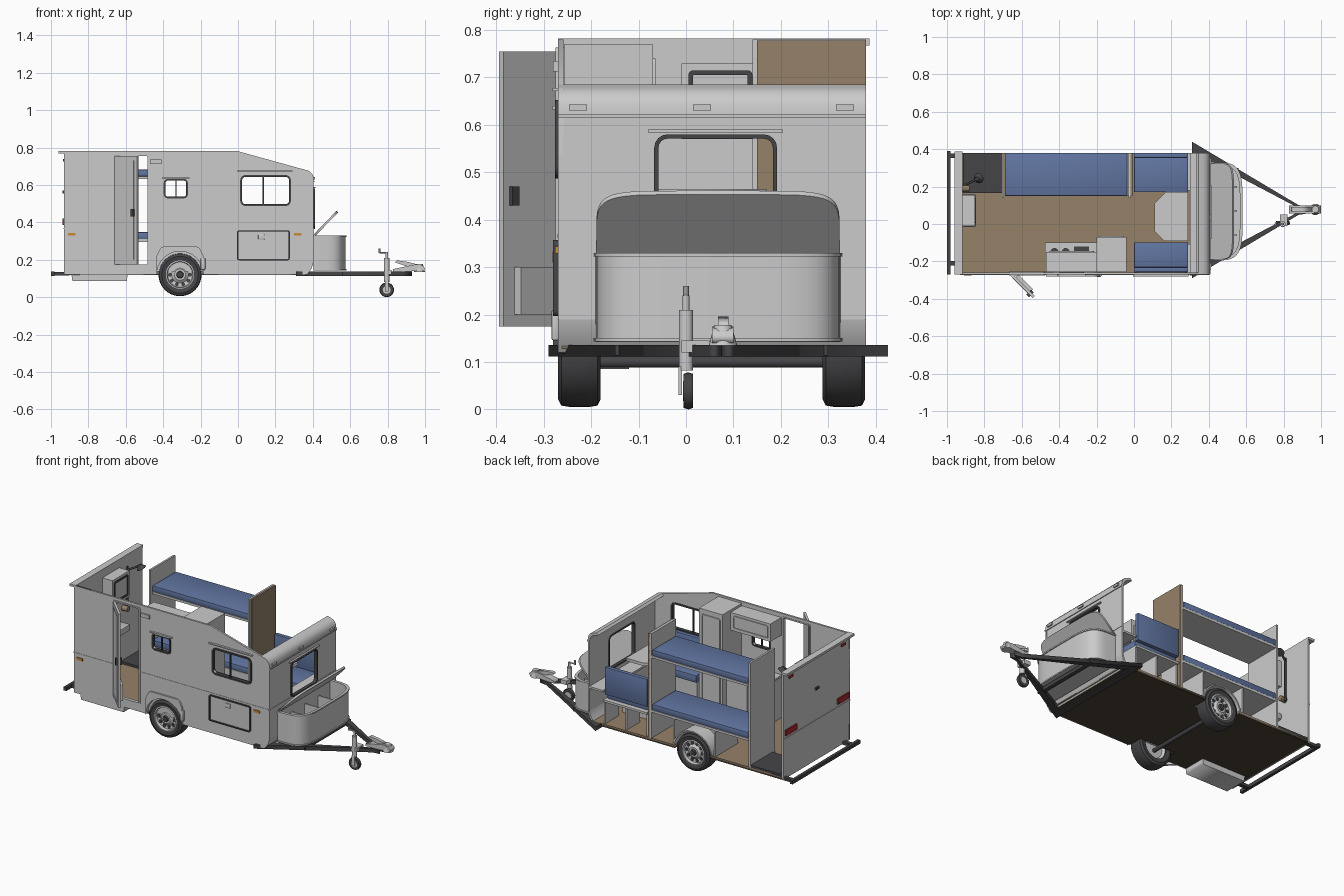
import bpy, bmesh
from math import sin, cos, pi, radians
from mathutils import Matrix, Vector

if "Cube" in bpy.data.objects:
    bpy.data.objects.remove(bpy.data.objects["Cube"])

COL = {'blue': (.12, .18, .36, 1), 'tan': (.30, .22, .14, 1), 'dark': (.06, .06, .065, 1),
       'red': (.4, .02, .03, 1), 'amber': (.6, .25, .04, 1), 'brown': (.07, .05, .035, 1)}
MATS = {}
for k, c in COL.items():
    MATS[k] = bpy.data.materials.new(k)
    MATS[k].diffuse_color = c


def finish(name, me, col=None, smooth=False):
    me.name = name
    ob = bpy.data.objects.new(name, me)
    bpy.context.scene.collection.objects.link(ob)
    if col:
        me.materials.append(MATS[col])
    if smooth:
        bpy.ops.object.select_all(action='DESELECT')
        ob.select_set(True)
        bpy.context.view_layer.objects.active = ob
        bpy.ops.object.shade_smooth_by_angle(angle=radians(35))
    return ob


def box(name, x0, x1, y0, y1, z0, z1, col=None, bev=0):
    bm = bmesh.new()
    bmesh.ops.create_cube(bm, size=1)
    bm.transform(Matrix.Translation(((x0+x1)/2, (y0+y1)/2, (z0+z1)/2)) @ Matrix.Diagonal((x1-x0, y1-y0, z1-z0, 1)))
    if bev:
        bmesh.ops.bevel(bm, geom=bm.edges[:], offset=bev, segments=2, affect='EDGES', profile=.5)
    me = bpy.data.meshes.new(name)
    bm.to_mesh(me)
    bm.free()
    return finish(name, me, col, bev > 0)


def rod(name, a, b, r, col=None, r2=None, n=20):
    a, b = Vector(a), Vector(b)
    bm = bmesh.new()
    bmesh.ops.create_cone(bm, cap_ends=True, segments=n, radius1=r, radius2=r if r2 is None else r2, depth=(b-a).length)
    bm.transform(Matrix.Translation((a+b)/2) @ (b-a).to_track_quat('Z', 'Y').to_matrix().to_4x4())
    me = bpy.data.meshes.new(name)
    bm.to_mesh(me)
    bm.free()
    return finish(name, me, col, n > 4)


PLANES = {'xy': Matrix.Identity(4),
          'xz': Matrix(((1, 0, 0, 0), (0, 0, -1, 0), (0, 1, 0, 0), (0, 0, 0, 1))),
          'yz': Matrix(((0, 0, 1, 0), (1, 0, 0, 0), (0, 1, 0, 0), (0, 0, 0, 1)))}


def plate(name, loops, plane, lo, hi, col=None, smooth=False, mat=None):
    """Flat panel from closed outlines (inner ones are holes) between lo and hi on the third axis."""
    cu = bpy.data.curves.new(name, 'CURVE')
    cu.dimensions, cu.fill_mode, cu.extrude = '2D', 'BOTH', (hi-lo)/2
    for pts in loops:
        s = cu.splines.new('POLY')
        s.points.add(len(pts)-1)
        for p, q in zip(s.points, pts):
            p.co = (q[0], q[1], 0, 1)
        s.use_cyclic_u = True
    tmp = bpy.data.objects.new('tmp', cu)
    bpy.context.scene.collection.objects.link(tmp)
    me = bpy.data.meshes.new_from_object(tmp.evaluated_get(bpy.context.evaluated_depsgraph_get()))
    bpy.data.objects.remove(tmp)
    off = {'xy': (0, 0, 1), 'xz': (0, 1, 0), 'yz': (1, 0, 0)}[plane]
    me.transform((mat or Matrix.Identity(4)) @ Matrix.Translation(Vector(off)*(lo+hi)/2) @ PLANES[plane])
    return finish(name, me, col, smooth)


def rrect(u0, u1, v0, v1, r=.02, n=4):
    pts = []
    for cx, cy, a0 in ((u1-r, v1-r, 0), (u0+r, v1-r, 90), (u0+r, v0+r, 180), (u1-r, v0+r, 270)):
        for i in range(n+1):
            a = radians(a0+90*i/n)
            pts.append((cx+r*cos(a), cy+r*sin(a)))
    return pts


def frame(name, u0, u1, v0, v1, w, r, plane, lo, hi, col=None):
    return plate(name, [rrect(u0, u1, v0, v1, r), rrect(u0+w, u1-w, v0+w, v1-w, max(r-w, .002))], plane, lo, hi, col)


def lathe_y(name, prof, centre, col=None, n=40):
    """Revolve (radius, y) points about the y axis."""
    bm = bmesh.new()
    vs = [bm.verts.new((r, y, 0)) for r, y in prof]
    es = [bm.edges.new(e) for e in zip(vs, vs[1:])]
    bmesh.ops.spin(bm, geom=vs+es, cent=(0, 0, 0), axis=(0, 1, 0), angle=2*pi, steps=n)
    bmesh.ops.remove_doubles(bm, verts=bm.verts, dist=1e-5)
    bmesh.ops.recalc_face_normals(bm, faces=bm.faces)
    bm.transform(Matrix.Translation(centre))
    me = bpy.data.meshes.new(name)
    bm.to_mesh(me)
    bm.free()
    return finish(name, me, col, True)


# Body shell: door-side wall with openings, rear wall, front wall and curved nose
arch = [(-.31-.125*cos(pi*i/12), .12+.125*sin(pi*i/12)) for i in range(13)]
side = [(-.93, .12)] + arch + [(.36, .12), (.39, .15), (.4, .2), (.405, .62), (.398, .655), (.38, .675), (0, .78), (-.93, .78)]
plate('side_wall', [side, rrect(-.66, -.485, .175, .755, .005), rrect(-.39, -.275, .535, .625),
                    rrect(.02, .275, .495, .645, .025)], 'xz', -.27, -.258)
box('rear_wall', -.93, -.918, -.27, .38, .12, .78)
box('rear_roof_trim', -.96, -.918, -.27, .387, .768, .782)
plate('front_wall', [rrect(-.27, .38, .19, .62, .002), rrect(-.06, .185, .37, .573, .025)], 'yz', .393, .404)
outer = [(.405, .618), (.404, .64), (.398, .657), (.387, .670), (.37, .678), (.345, .685)]
plate('nose_roof', [outer + [(x-.012, z-.012) for x, z in outer[::-1]]], 'xz', -.27, .38, smooth=True)
plate('front_wall_foot', [[(.404, .19), (.395, .155), (.37, .12), (.355, .12), (.385, .16), (.393, .19)]], 'xz', -.27, .38, smooth=True)
plate('floor', [[(-.92, -.262), (-.43, -.262), (-.43, -.17), (-.19, -.17), (-.19, -.262), (.38, -.262), (.38, .38),
                 (-.19, .38), (-.19, .285), (-.43, .285), (-.43, .38), (-.92, .38)]], 'xy', .128, .136, 'tan')
plate('underfloor', [[(-.92, -.262), (-.43, -.262), (-.43, -.17), (-.19, -.17), (-.19, -.262), (.37, -.262), (.37, .38),
                      (-.19, .38), (-.19, .285), (-.43, .285), (-.43, .38), (-.92, .38)]], 'xy', .118, .128, 'brown')
for a, b in ((-.93, -.66), (-.485, .4)):
    box('belt_trim', a, b, -.272, -.268, .363, .369)
box('rear_belt_trim', -.933, -.929, -.27, .38, .363, .369)
box('front_belt_trim', .402, .406, -.27, .38, .363, .369)
box('nose_trim', .402, .409, -.27, .38, .615, .622)

# Windows, rain rails, hatch and vents
frame('small_window_frame', -.397, -.268, .528, .632, .009, .022, 'xz', -.276, -.254, 'dark')
frame('large_window_frame', .012, .283, .487, .653, .010, .028, 'xz', -.276, -.254, 'dark')
box('small_window_bar', -.334, -.328, -.272, -.262, .535, .625, 'dark')
box('large_window_bar', .132, .140, -.272, -.262, .495, .645, 'dark')
frame('front_window_frame', -.067, .192, .363, .58, .009, .028, 'yz', .39, .411, 'dark')
box('small_window_rail', -.405, -.258, -.282, -.268, .633, .64)
box('large_window_rail', -.005, .292, -.282, -.268, .671, .678)
box('front_window_rail', .402, .415, -.08, .205, .584, .59)
frame('hatch_frame', -.005, .277, .197, .357, .007, .01, 'xz', -.28, -.268, 'dark')
box('hatch_door', .004, .268, -.274, -.268, .205, .349)
box('hatch_handle', .108, .142, -.282, -.27, .308, .335, bev=.004)
box('side_vent', -.47, -.41, -.28, -.268, .713, .735)
box('power_inlet', -.2, -.175, -.284, -.268, .145, .21, bev=.005)
for x in (-.89, .32):
    box('side_reflector', x-.02, x+.02, -.276, -.268, .329, .344, 'amber')
for y in (-.228, .034, .335):
    box('front_marker', .402, .413, y-.019, y+.019, .63, .643)
for y in (-.2, .31):
    box('tail_light', -.938, -.928, y-.055, y+.055, .385, .42, 'red')
    box('rear_marker', -.936, -.928, y-.02, y+.02, .725, .738, 'red')
box('rear_latch', -.938, -.928, .04, .07, .555, .57, 'dark')

# Open entrance door
turn = Matrix.Translation((-.66, -.27, 0)) @ Matrix.Rotation(radians(-45), 4, 'Z')
for nm, bb, c in (('entry_door', (0, .172, -.004, .01, .175, .755), None), ('door_panel', (.02, .15, -.007, -.002, .2, .73), None),
                  ('door_handle', (.135, .155, -.016, .02, .43, .47), 'dark'), ('door_bin', (.03, .14, .01, .03, .2, .3), None)):
    box(nm, *bb, c).data.transform(turn)
frame('door_frame', -.668, -.477, .167, .763, .008, .008, 'xz', -.275, -.255)

# Wheels, arches and tank
for s, y0 in ((1, -.225), (-1, .333)):
    c = (-.31, y0, .12)
    lathe_y('tyre', [(.072, -.04), (.098, -.045), (.112, -.038), (.115, -.02), (.115, .02), (.112, .038), (.098, .045), (.072, .04), (.072, -.04)], c, 'dark')
    lathe_y('rim', [(.076, -.041*s), (.07, -.043*s), (.066, -.026*s), (.045, -.024*s), (.03, -.036*s), (0, -.036*s)], c)
    lathe_y('rim_back', [(.075, .035*s), (.06, .02*s), (0, .02*s)], c)
    rod('hub_cap', (-.31, y0-.034*s, .12), (-.31, y0-.045*s, .12), .02, 'dark', .016)
    for i in range(10):
        a = 2*pi*i/10
        x, z = -.31+.054*cos(a), .12+.054*sin(a)
        rod('rim_hole', (x, y0-.02*s, z), (x, y0-.029*s, z), .01, 'dark', n=10)
    band = [(-.31-r*cos(pi*i/12), .12+r*sin(pi*i/12)) for r, o in ((.125, 1), (.133, -1)) for i in range(13)[::o]]
    plate('wheel_box', [band], 'xz', *((-.26, -.17) if s > 0 else (.285, .38)), smooth=True)
    plate('wheel_box_side', [arch], 'xz', *((-.172, -.166) if s > 0 else (.281, .287)))
rod('axle', (-.31, -.2, .1), (-.31, .31, .1), .012, 'dark')
flare = [(-.435, .12), (-.435, .22), (-.415, .262), (-.4, .27), (-.22, .27), (-.205, .262), (-.185, .22), (-.185, .12)]
plate('arch_flare', [flare + [(x, z) for x, z in arch[::-1]]], 'xz', -.28, -.268)
plate('water_tank', [[(-.89, .118), (-.885, .085), (-.595, .085), (-.59, .118)]], 'xz', -.265, -.12)

# Rear bumper and drawbar
box('rear_bumper', -1, -.982, -.27, .39, .114, .136, 'dark')
for y in (-.21, .365):
    box('bumper_arm', -.985, -.9, y-.012, y+.012, .116, .134, 'dark')
for s in (1, -1):
    plate('drawbar', [[(.31, .075+s*.385-.02*s), (.31, .075+s*.33-.02*s), (.9, .075), (.93, .075+.018*s), (.88, .075+.026*s)]], 'xy', .112, .136, 'dark')
box('drawbar_cross', .535, .56, -.15, .3, .114, .136, 'dark')
box('front_cross', .31, .345, -.24, .39, .112, .134, 'dark')
plate('coupler', [[(.83, .136), (.83, .15), (.9, .165), (.95, .175), (.985, .17), (1, .155), (.995, .14)]], 'xz', .055, .1)
rod('coupler_cup', (.97, .078, .135), (.97, .078, .178), .03, r2=.018)
plate('coupler_lever', [[(.84, .186), (.85, .196), (.9, .19), (.96, .175), (.9, .165)]], 'xz', .068, .09)
# Jockey wheel
rod('jockey_tube', (.795, 0, .082), (.795, 0, .21), .015)
rod('jockey_stem', (.795, 0, .2), (.795, 0, .24), .007)
rod('jockey_crank', (.8, 0, .238), (.757, 0, .238), .004, n=8)
rod('jockey_grip', (.757, 0, .235), (.757, 0, .26), .006, n=10)
box('jockey_clamp', .78, .82, -.01, .05, .12, .145)
box('jockey_fork', .785, .805, -.016, -.008, .03, .09)
lathe_y('jockey_tyre', [(.02, -.01), (.036, -.01), (.039, 0), (.036, .01), (.02, .01), (.02, -.01)], (.795, .005, .039), 'dark', 24)
rod('jockey_hub', (.795, -.006, .039), (.795, .014, .039), .021)


# Front storage box with raised lid
def dshape(depth, half, x0, e=.45, n=24):
    return [(x0+depth*abs(sin(pi*i/n))**e, .0675+half*(1 if cos(pi*i/n) > 0 else -1)*abs(cos(pi*i/n))**e) for i in range(n+1)]


plate('storage_box', [dshape(.172, .258, .404), dshape(.158, .246, .408)], 'xy', .145, .325, smooth=True)
plate('storage_floor', [dshape(.172, .258, .404)], 'xy', .142, .152)
for z in (.143, .322):
    plate('storage_rim', [dshape(.177, .263, .404), dshape(.158, .246, .408)], 'xy', z, z+.008, smooth=True)
for y in (-.06, .07, .2):
    box('storage_divider', .408, .55, y-.004, y+.004, .15, .28)
tilt = Matrix.Translation((.41, 0, .332)) @ Matrix.Rotation(radians(-46), 4, 'Y')
plate('storage_lid', [dshape(.174, .257, 0, .3)], 'xy', -.006, .006, mat=tilt)

# Bunks and partitions
for z in (.645, .31):
    box('bunk_mattress', -.69, -.035, .15, .38, z, z+.037, 'blue', .005)
    box('bunk_board', -.69, -.03, .15, .38, z-.014, z)
for x in (-.7, -.024):
    box('partition', x-.006, x+.006, .14, .38, .136, .78)
box('partition_edge', -.02, -.008, .15, .38, .136, .778, 'tan')
for x in (-.46, -.18):
    box('bunk_support', x-.005, x+.005, .155, .375, .136, .3)
box('bunk_front', -.46, -.03, .15, .16, .136, .3)

# Dinette: two benches and a table
for w, s in ((.38, -1), (-.258, 1)):
    ys = lambda a, b: sorted((w+s*a, w+s*b))
    box('bench_cushion', 0, .29, *ys(.026, .16 if s > 0 else .21), .285, .33, 'blue', .005)
    box('bench_backrest', 0, .29, *ys(0, .026), .32, .49, 'blue', .004)
    box('bench_top', 0, .3, *ys(0, .15 if s > 0 else .2), .272, .285)
    box('bench_front', 0, .3, *ys(.14, .15) if s > 0 else ys(.19, .2), .136, .275)
    for x in (.005, .15, .295):
        box('bench_divider', x-.005, x+.005, *ys(.01, .14), .136, .275)
plate('table_top', [[(.11, -.04), (.16, -.09), (.29, -.09), (.29, .17), (.17, .17), (.11, .11)]], 'xy', .447, .465)
rod('table_leg', (.21, .04, .136), (.21, .04, .45), .015)
box('front_shelf', .3, .393, -.258, .38, .33, .342)

# Kitchen
box('tall_cupboard', -.2, -.04, -.257, -.07, .136, .77)
for z0, z1 in ((.16, .44), (.46, .74)):
    frame('cupboard_door', -.185, -.055, z0, z1, .008, .01, 'xz', -.072, -.064)
box('kitchen_base', -.47, -.2, -.257, -.11, .136, .39)
box('worktop', -.475, -.2, -.257, -.1, .39, .402)
box('sink', -.32, -.24, -.19, -.12, .4, .405, 'dark')
rod('tap', (-.28, -.2, .4), (-.28, -.2, .45), .005)
for x in (-.425, -.365):
    rod('burner', (x, -.15, .4), (x, -.15, .408), .022, 'dark')
    frame('kitchen_door', x-.028, x+.028, .16, .37, .005, .006, 'xz', -.112, -.105)
box('overhead_cupboard', -.47, -.2, -.257, -.15, .645, .755)
frame('overhead_door', -.455, -.215, .66, .74, .007, .01, 'xz', -.152, -.145)

# Wash corner
box('shower_tray', -.915, -.705, .165, .38, .136, .15, 'dark')
box('mirror_cabinet', -.918, -.85, -.01, .155, .57, .73)
frame('mirror_frame', .005, .14, .585, .715, .01, .01, 'yz', -.852, -.845, 'dark')
box('basin', -.918, -.845, -.015, .16, .36, .4, bev=.008)
rod('shower_rail', (-.9, .21, .45), (-.9, .21, .72), .006, 'dark')
rod('shower_arm', (-.9, .21, .7), (-.84, .24, .73), .006, 'dark')
rod('shower_head', (-.84, .24, .735), (-.83, .245, .715), .012, 'dark', .028)
rod('shower_valve', (-.918, .19, .47), (-.88, .19, .47), .016, 'tan')

for m in bpy.data.materials:
    if m.users and not m.is_grease_pencil:
        m.use_nodes = True
        m.node_tree.nodes["Principled BSDF"].inputs["Base Color"].default_value = m.diffuse_color
